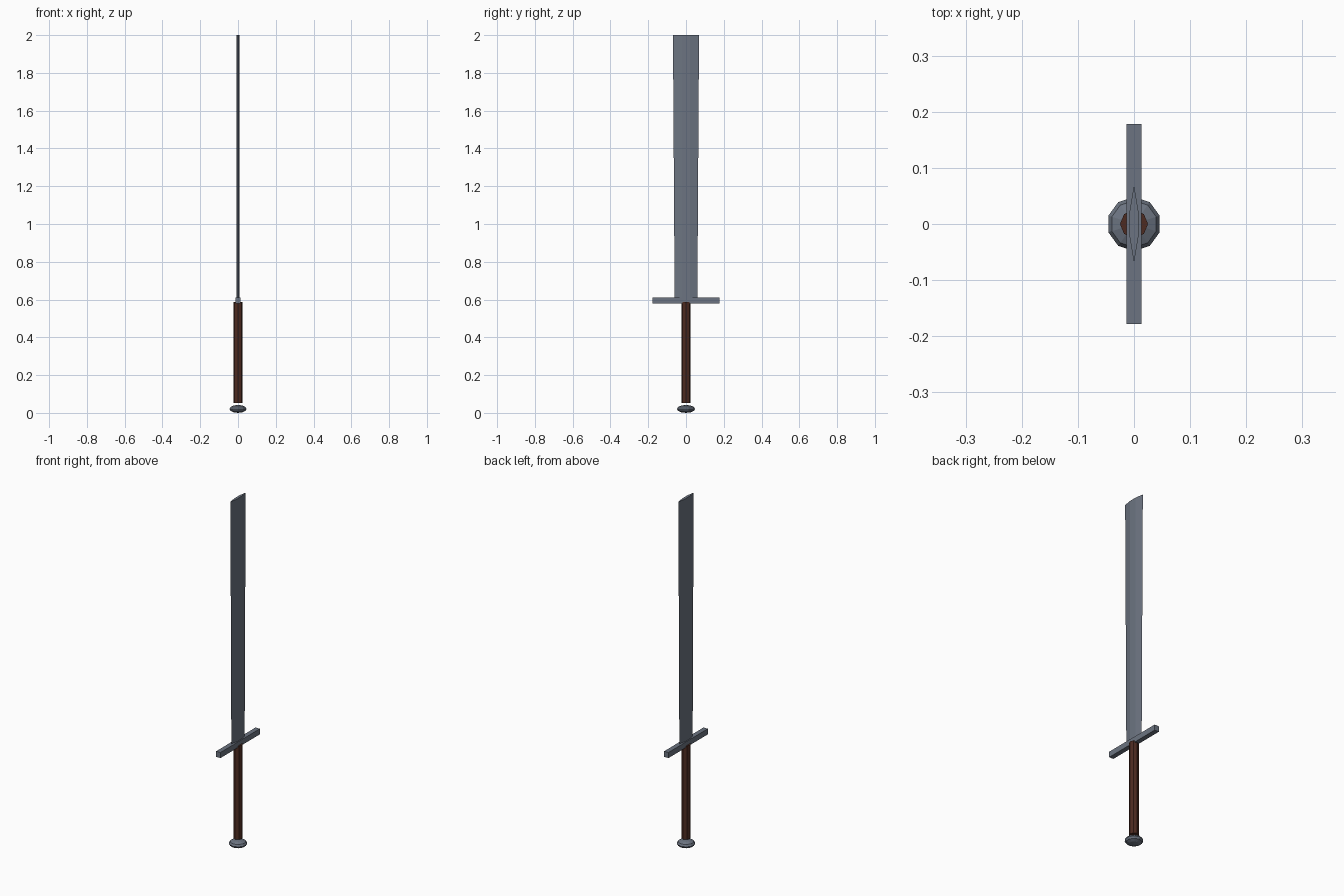
import bpy, bmesh, math
from mathutils import Matrix

if "Cube" in bpy.data.objects:
    bpy.data.objects.remove(bpy.data.objects["Cube"])


def material(name, rgb):
    m = bpy.data.materials.new(name)
    m.diffuse_color = (*rgb, 1)
    m.use_nodes = True
    m.node_tree.nodes["Principled BSDF"].inputs["Base Color"].default_value = m.diffuse_color
    return m


steel = material("blue grey steel", (0.15, 0.175, 0.22))
leather = material("dark brown leather", (0.075, 0.024, 0.015))


def finish(name, bm, mat):
    bmesh.ops.recalc_face_normals(bm, faces=bm.faces)
    me = bpy.data.meshes.new(name)
    bm.to_mesh(me)
    bm.free()
    me.materials.append(mat)
    ob = bpy.data.objects.new(name, me)
    bpy.context.collection.objects.link(ob)
    return ob


def loft(name, sections, mat):
    """Skin a stack of (z, outline) sections and cap both ends."""
    bm = bmesh.new()
    rings = [[bm.verts.new((x, y, z)) for x, y in pts] for z, pts in sections]
    n = len(rings[0])
    for a, b in zip(rings, rings[1:]):
        for i in range(n):
            j = (i + 1) % n
            bm.faces.new((a[i], a[j], b[j], b[i]))
    bm.faces.new(rings[0][::-1])
    bm.faces.new(rings[-1])
    return finish(name, bm, mat)


def blade_section(w):
    t, f = 0.008, 0.022  # half thickness, half width of the flat
    return [(0, -w), (t, -f), (t, f), (0, w), (-t, f), (-t, -f)]


def octagon(r):
    return [(r * math.cos(i * math.pi / 4), r * math.sin(i * math.pi / 4)) for i in range(8)]


# Blade: widens slightly toward a square-cut end
loft("blade", [(0.59, blade_section(0.06)), (2.0, blade_section(0.069))], steel)

# Grip
loft("grip", [(0.052, octagon(0.025)), (0.588, octagon(0.025))], leather)

# Crossguard
bm = bmesh.new()
bmesh.ops.create_cube(bm, size=1, matrix=Matrix.Translation((0, 0, 0.595))
                      @ Matrix.Diagonal((0.027, 0.356, 0.032, 1)))
finish("crossguard", bm, steel)

# Pommel: flattened ten-sided ball
bm = bmesh.new()
bmesh.ops.create_uvsphere(bm, u_segments=10, v_segments=6, radius=1,
                          matrix=Matrix.Translation((0, 0, 0.021))
                          @ Matrix.Diagonal((0.048, 0.048, 0.021, 1)))
finish("pommel", bm, steel)
